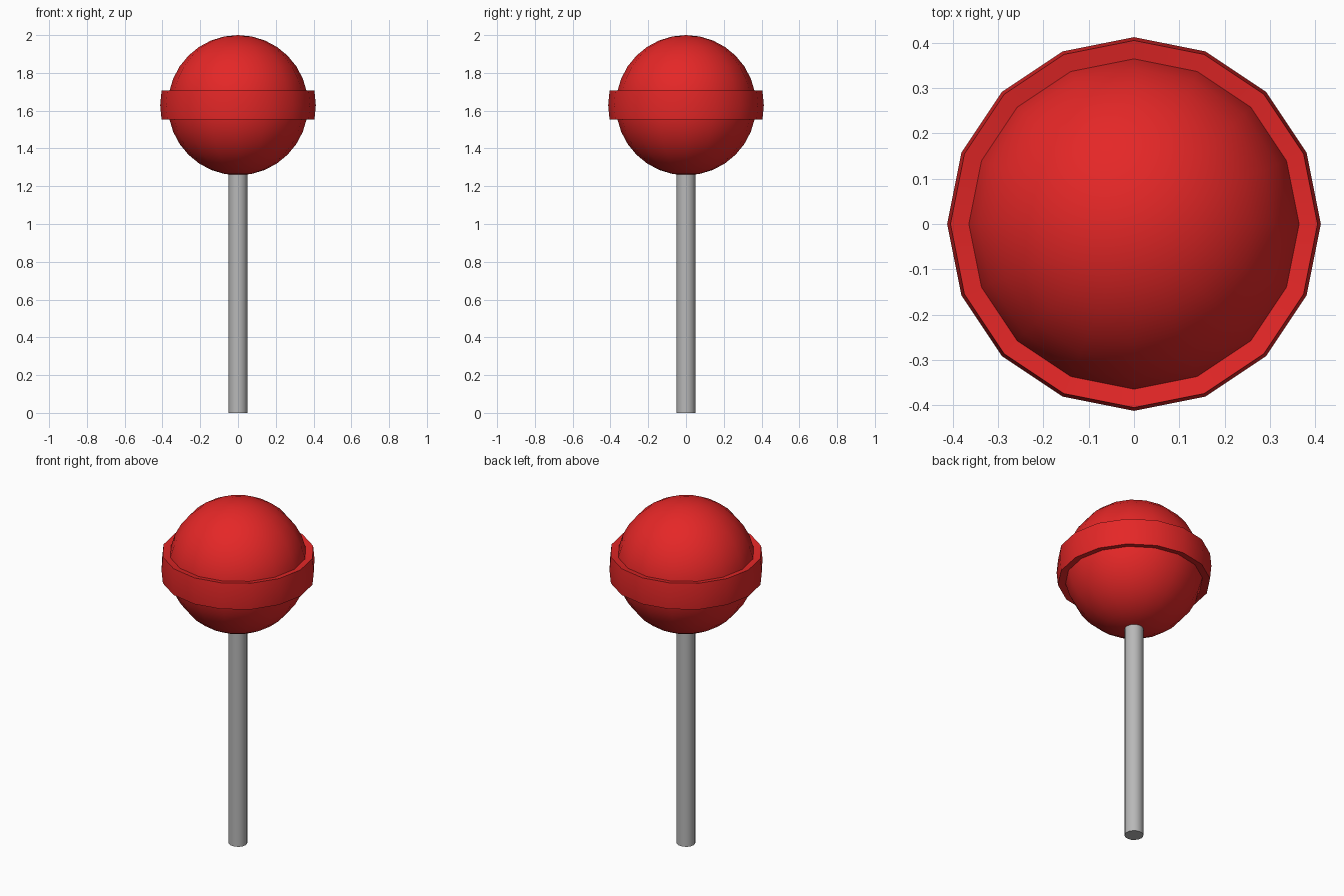
import bpy
import bmesh
from math import sin, cos, radians, pi

cube = bpy.data.objects.get("Cube")
if cube:
    bpy.data.objects.remove(cube, do_unlink=True)

SEGMENTS = 16
CENTRE_Z = 1.629
CANDY_R = 0.371
BAND_R = 0.412
BAND_LATITUDE = radians(10.75)
STICK_R = 0.05


def make_material(name, rgb):
    mat = bpy.data.materials.new(name)
    mat.use_nodes = True
    mat.diffuse_color = (*rgb, 1)
    mat.node_tree.nodes["Principled BSDF"].inputs["Base Color"].default_value = (*rgb, 1)
    return mat


def finish(name, mat):
    obj = bpy.context.object
    obj.name = name
    obj.data.materials.append(mat)
    bpy.ops.object.shade_smooth_by_angle(angle=radians(35))
    return obj


red = make_material("candy red", (0.78, 0.02, 0.02))
grey = make_material("stick grey", (0.48, 0.48, 0.48))

# Round candy
bpy.ops.mesh.primitive_uv_sphere_add(
    segments=SEGMENTS, ring_count=16, radius=CANDY_R, location=(0, 0, CENTRE_Z))
finish("candy_ball", red)

# Raised band: a closed profile swept round the ball, its rims pointing at the centre
inner_r = CANDY_R - 0.002
profile = [(r * cos(a), r * sin(a)) for r, a in (
    (inner_r, -BAND_LATITUDE), (BAND_R, -BAND_LATITUDE), (BAND_R, 0),
    (BAND_R, BAND_LATITUDE), (inner_r, BAND_LATITUDE))]
bm = bmesh.new()
rings = []
for i in range(SEGMENTS):
    turn = 2 * pi * i / SEGMENTS
    rings.append([bm.verts.new((r * cos(turn), r * sin(turn), z)) for r, z in profile])
for i, ring in enumerate(rings):
    following = rings[(i + 1) % SEGMENTS]
    for j in range(len(profile)):
        k = (j + 1) % len(profile)
        bm.faces.new((ring[j], following[j], following[k], ring[k]))
bmesh.ops.recalc_face_normals(bm, faces=bm.faces)
mesh = bpy.data.meshes.new("candy_band")
bm.to_mesh(mesh)
bm.free()
band = bpy.data.objects.new("candy_band", mesh)
band.location.z = CENTRE_Z
bpy.context.collection.objects.link(band)
bpy.ops.object.select_all(action="DESELECT")
band.select_set(True)
bpy.context.view_layer.objects.active = band
finish("candy_band", red)

# Stick, ending just inside the ball
stick_top = CENTRE_Z - CANDY_R + 0.03
bpy.ops.mesh.primitive_cylinder_add(
    vertices=SEGMENTS, radius=STICK_R, depth=stick_top, location=(0, 0, stick_top / 2))
finish("stick", grey)
